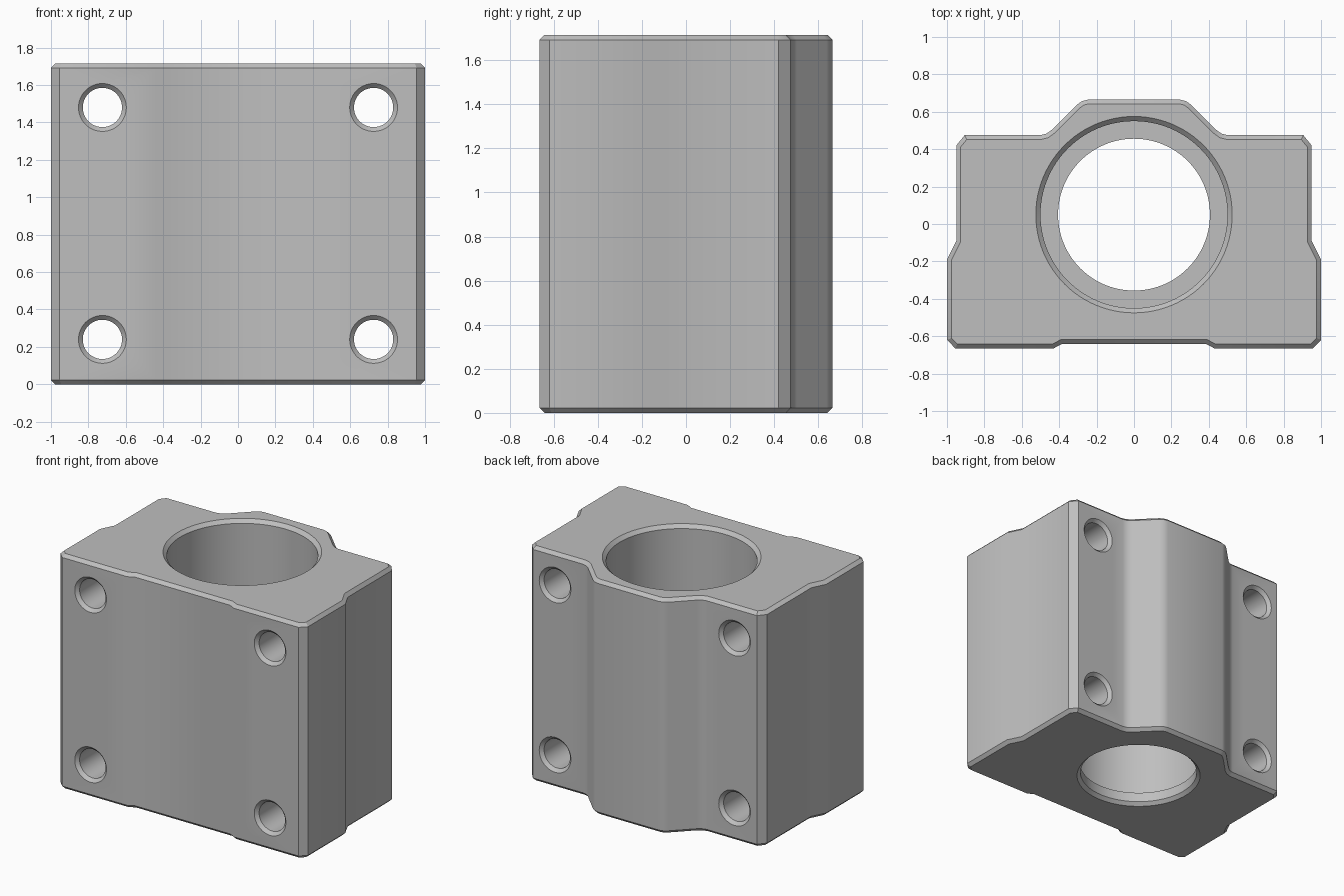
import bpy, bmesh, math
from mathutils import Matrix

if "Cube" in bpy.data.objects:
    bpy.data.objects.remove(bpy.data.objects["Cube"], do_unlink=True)

HEIGHT = 1.715
CHAMFER = 0.023
FRONT, BACK = -0.665, 0.475

metal = bpy.data.materials.new("grey_metal")
metal.use_nodes = True
GREY = (0.52, 0.52, 0.52, 1)
metal.diffuse_color = GREY
metal.node_tree.nodes["Principled BSDF"].inputs["Base Color"].default_value = GREY


def make_object(name, bm):
    bmesh.ops.recalc_face_normals(bm, faces=bm.faces)
    mesh = bpy.data.meshes.new(name)
    bm.to_mesh(mesh)
    bm.free()
    mesh.materials.append(metal)
    ob = bpy.data.objects.new(name, mesh)
    bpy.context.collection.objects.link(ob)
    return ob


def turned(name, profile, sides, matrix):
    """Closed solid of revolution from (radius, height) pairs."""
    bm = bmesh.new()
    rings = []
    for r, h in profile:
        rings.append([bm.verts.new((r * math.cos(a), r * math.sin(a), h))
                      for a in (math.tau * i / sides for i in range(sides))])
    for low, high in zip(rings, rings[1:]):
        for i in range(sides):
            j = (i + 1) % sides
            bm.faces.new((low[i], low[j], high[j], high[i]))
    bm.faces.new(rings[0])
    bm.faces.new(rings[-1])
    bm.transform(matrix)
    return make_object(name, bm)


# Housing outline, right half from front to back, then mirrored
half = [(0.385, FRONT + 0.024), (0.43, FRONT), (0.955, FRONT), (1, -0.62),
        (1, -0.19), (0.95, -0.09), (0.95, 0.42), (0.905, BACK),
        (0.5, BACK), (0.468, 0.483), (0.44, 0.503),
        (0.305, 0.638), (0.278, 0.657), (0.246, 0.665)]
outline = half + [(-x, y) for x, y in reversed(half)]

bm = bmesh.new()
base = bm.faces.new([bm.verts.new((x, y, CHAMFER)) for x, y in outline])
top = bmesh.ops.extrude_face_region(bm, geom=[base])["geom"]
top_face = next(g for g in top if isinstance(g, bmesh.types.BMFace))
bmesh.ops.translate(bm, verts=top_face.verts, vec=(0, 0, HEIGHT - 2 * CHAMFER))
bmesh.ops.recalc_face_normals(bm, faces=bm.faces)

# Chamfered rims at both ends
caps = [f for f in bm.faces if len(f.verts) == len(outline)]
for cap in caps:
    step = CHAMFER if cap.calc_center_median().z > 1 else -CHAMFER
    bmesh.ops.inset_region(bm, faces=[cap], thickness=CHAMFER, use_even_offset=True)
    bmesh.ops.translate(bm, verts=cap.verts, vec=(0, 0, step))
housing = make_object("bearing_housing", bm)

# Stepped main bore with a retaining lip at the bottom
E = 0.05
cutters = [turned("bore_cutter",
                  [(0.43 + E, -E), (0.406, 0.024), (0.406, 0.095), (0.5, 0.095),
                   (0.5, HEIGHT - 0.025), (0.525 + E, HEIGHT + E)],
                  96, Matrix.Translation((0, 0.05, 0)))]

# Four chamfered bolt holes from front to back
R = 0.105
for x in (-0.725, 0.725):
    for z in (0.24, 1.48):
        cutters.append(turned(
            "bolt_hole_cutter",
            [(R + CHAMFER + E, FRONT - E), (R, FRONT + CHAMFER),
             (R, BACK - CHAMFER), (R + CHAMFER + E, BACK + E)],
            48, Matrix.Translation((x, 0, z)) @ Matrix.Rotation(-math.pi / 2, 4, "X")))

bpy.ops.object.select_all(action="DESELECT")
bpy.context.view_layer.objects.active = housing
housing.select_set(True)
for cutter in cutters:
    cutter.hide_render = True
    mod = housing.modifiers.new("hole", "BOOLEAN")
    mod.operation = "DIFFERENCE"
    mod.solver = "EXACT"
    mod.object = cutter
    bpy.ops.object.modifier_apply(modifier=mod.name)
    bpy.data.objects.remove(cutter, do_unlink=True)

bpy.ops.object.shade_smooth_by_angle(angle=math.radians(30))
